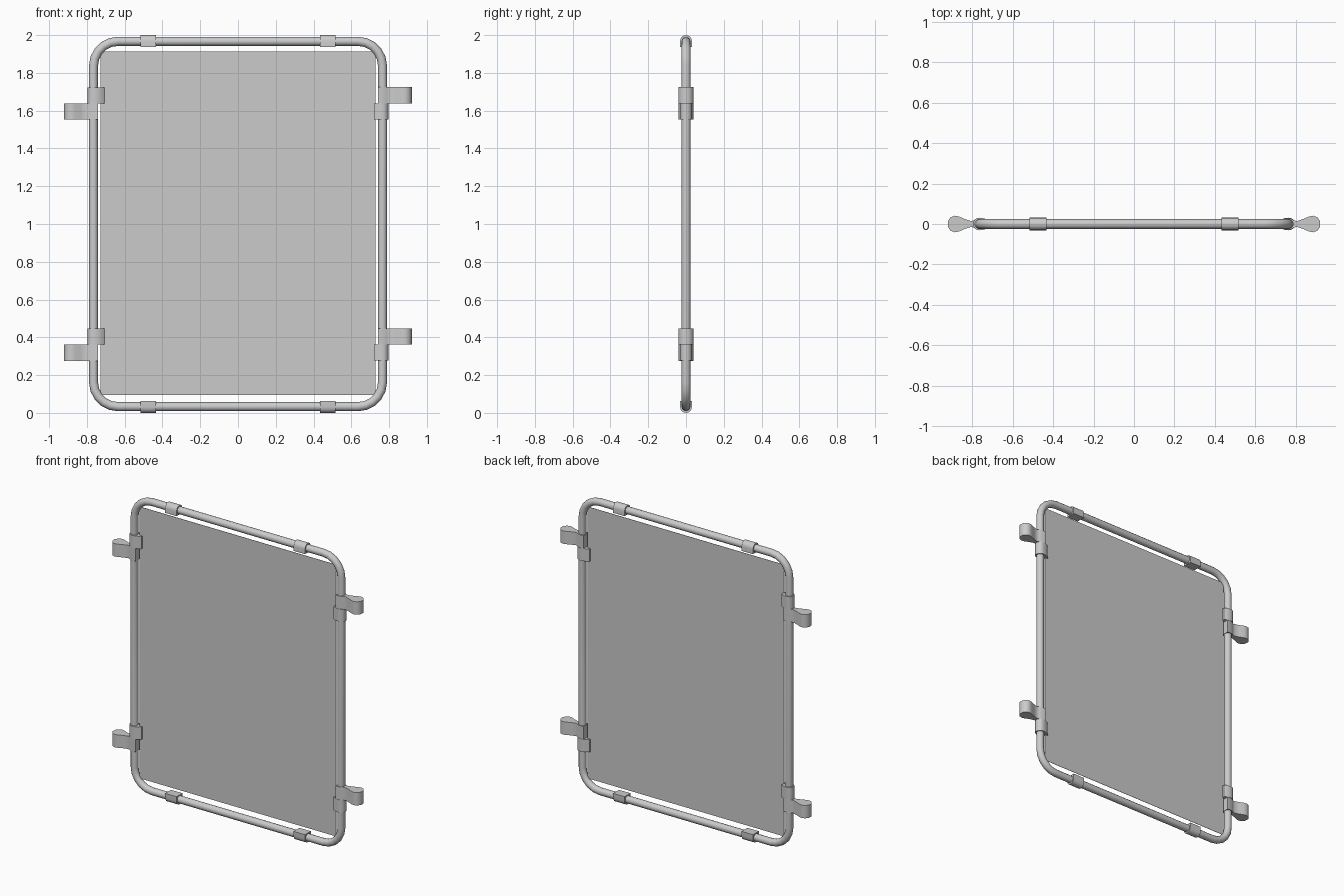
import bpy, bmesh, math

cube = bpy.data.objects.get("Cube")
if cube:
    bpy.data.objects.remove(cube, do_unlink=True)

grey = bpy.data.materials.new("light_grey")
grey.use_nodes = True
colour = (0.6, 0.6, 0.6, 1)
grey.diffuse_color = colour
grey.node_tree.nodes["Principled BSDF"].inputs["Base Color"].default_value = colour

PIPE_X, PIPE_R = 0.765, 0.024
LOW, HIGH = 0.033, 1.967
CORNER = 0.13


def smooth(obj, angle=40):
    bpy.ops.object.select_all(action='DESELECT')
    obj.select_set(True)
    bpy.context.view_layer.objects.active = obj
    bpy.ops.object.shade_smooth_by_angle(angle=math.radians(angle))


def prism(name, profile, place, lo, hi):
    """Extrude a 2D profile from lo to hi; place maps (u, v, w) to a position."""
    bm = bmesh.new()
    rings = [[bm.verts.new(place(u, v, w)) for u, v in profile] for w in (lo, hi)]
    n = len(profile)
    bm.faces.new(rings[0])
    bm.faces.new(rings[1])
    for i in range(n):
        j = (i + 1) % n
        bm.faces.new((rings[0][i], rings[0][j], rings[1][j], rings[1][i]))
    bmesh.ops.recalc_face_normals(bm, faces=bm.faces[:])
    mesh = bpy.data.meshes.new(name)
    bm.to_mesh(mesh)
    bm.free()
    obj = bpy.data.objects.new(name, mesh)
    bpy.context.collection.objects.link(obj)
    mesh.materials.append(grey)
    smooth(obj)
    return obj


def arc(radius, steps=8):
    """Half circle bulging towards +u, from +v to -v."""
    angles = [math.pi * (0.5 - i / steps) for i in range(steps + 1)]
    return [(radius * math.cos(a), radius * math.sin(a)) for a in angles]


# Bent tube frame with rounded corners
path = []
for k, (sx, top) in enumerate([(1, True), (-1, True), (-1, False), (1, False)]):
    cx = sx * (PIPE_X - CORNER)
    cz = HIGH - CORNER if top else LOW + CORNER
    for i in range(6):
        a = math.pi / 2 * (k + i / 5)
        path.append((cx + CORNER * math.cos(a), 0, cz + CORNER * math.sin(a)))
curve = bpy.data.curves.new("tube_frame", 'CURVE')
curve.dimensions = '3D'
curve.bevel_depth = PIPE_R
curve.bevel_resolution = 4
spline = curve.splines.new('POLY')
spline.points.add(len(path) - 1)
for point, co in zip(spline.points, path):
    point.co = (*co, 1)
spline.use_cyclic_u = True
curve.materials.append(grey)
frame = bpy.data.objects.new("tube_frame", curve)
bpy.context.collection.objects.link(frame)
bpy.ops.object.select_all(action='DESELECT')
frame.select_set(True)
bpy.context.view_layer.objects.active = frame
bpy.ops.object.convert(target='MESH')
smooth(bpy.context.object, 50)

# Thin sheet inside the frame
prism("panel", [(-0.727, 0.095), (0.727, 0.095), (0.727, 1.912), (-0.727, 1.912)],
      lambda u, v, w: (u, w, v), -0.001, 0.001)

# U-shaped straps on the top and bottom tubes
strap = arc(0.031) + [(-0.031, -0.031), (-0.031, 0.031)]
for row, z, up in (("top", HIGH + 0.002, 1), ("bottom", LOW - 0.002, -1)):
    for side, x in (("left", 0.475), ("right", -0.475)):
        prism(f"{row}_strap_{side}", strap,
              lambda u, v, w: (w, v, z + up * u), x - 0.042, x + 0.042)

# Clip over the sheet edge: long leg on one face, short leg on the other
clip = [(PIPE_X + u, v) for u, v in arc(0.031)]
clip += [(0.74, -0.028), (0.722, -0.02), (0.707, -0.008), (0.707, 0),
         (0.72, 0), (0.72, 0.018), (0.74, 0.028)]

# Hinge tab: sleeve round the tube, narrow neck and rounded bulb
edge = [(0.74, 0.028), (0.772, 0.028), (0.789, 0.019), (0.803, 0.014), (0.835, 0.024),
        (0.865, 0.037), (0.885, 0.041), (0.905, 0.034), (0.92, 0.014)]
tab = edge + [(u, -v) for u, v in reversed(edge)]

# The two sides are turned end for end: tabs sit high on the left, low on the right
for row, middle in (("upper", 1.638), ("lower", 0.362)):
    for side, s in (("left", 1), ("right", -1)):
        place = lambda u, v, w: (s * u, -s * v, middle + s * w)
        prism(f"{row}_tab_{side}", tab, place, 0, 0.086)
        prism(f"{row}_clip_{side}", clip, place, -0.084, 0)
